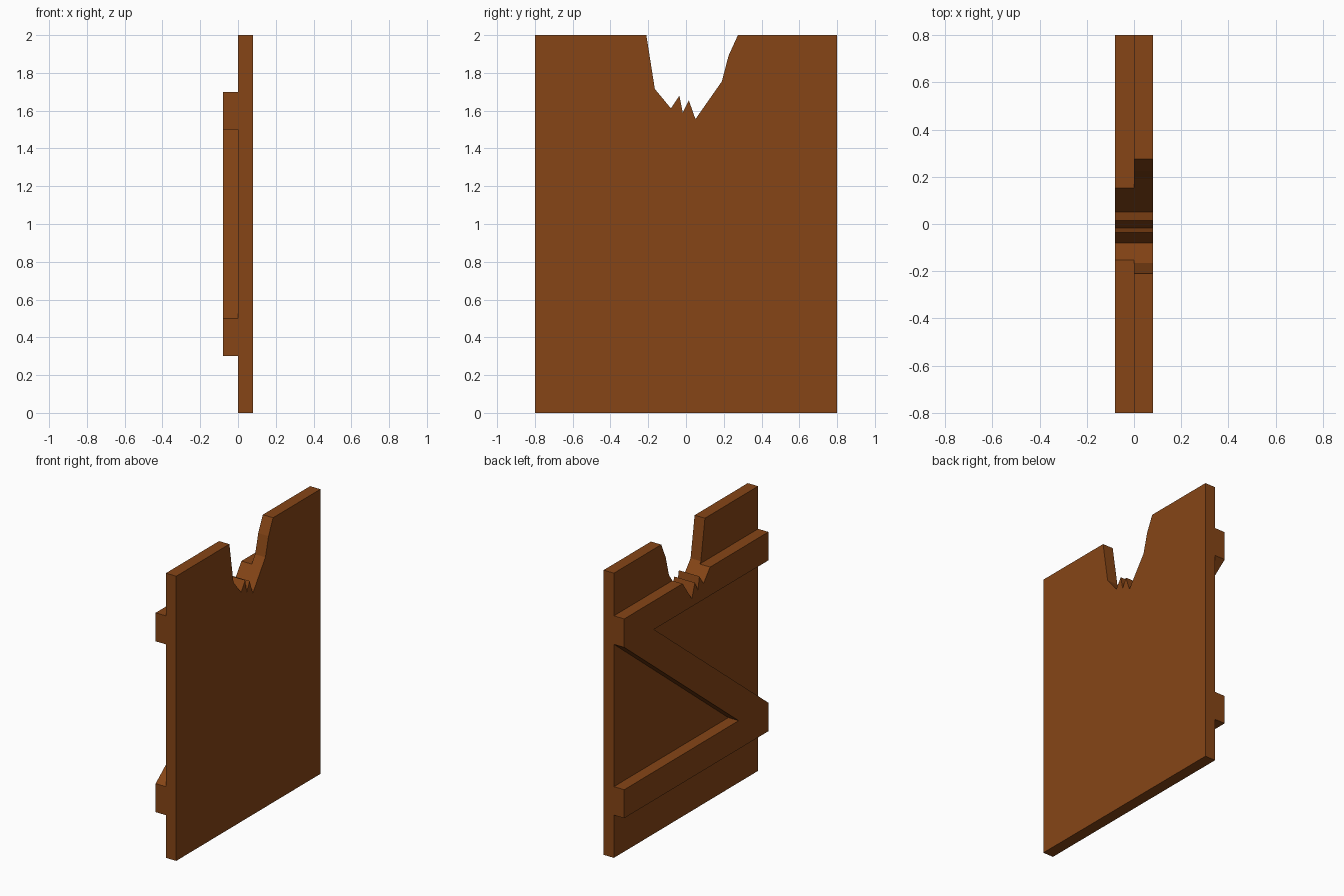
import bpy, bmesh

if "Cube" in bpy.data.objects:
    bpy.data.objects.remove(bpy.data.objects["Cube"])

wood = bpy.data.materials.new("brown_wood")
wood.diffuse_color = (0.24, 0.06, 0.008, 1)
wood.use_nodes = True
wood.node_tree.nodes["Principled BSDF"].inputs["Base Color"].default_value = wood.diffuse_color


def slab(name, outline, x0, x1):
    """Extrude a (y, z) outline from x0 to x1."""
    bm = bmesh.new()
    face = bm.faces.new([bm.verts.new((x0, y, z)) for y, z in outline])
    ext = bmesh.ops.extrude_face_region(bm, geom=[face])
    moved = [g for g in ext["geom"] if isinstance(g, bmesh.types.BMVert)]
    bmesh.ops.translate(bm, verts=moved, vec=(x1 - x0, 0, 0))
    bmesh.ops.recalc_face_normals(bm, faces=bm.faces)
    mesh = bpy.data.meshes.new(name)
    bm.to_mesh(mesh)
    bm.free()
    mesh.materials.append(wood)
    obj = bpy.data.objects.new(name, mesh)
    bpy.context.collection.objects.link(obj)
    return obj


W, T = 0.8, 0.08          # half width, board thickness
D = 0.33                  # horizontal width of the diagonal

# Splintered break, shared by the panel and the top rail
splinters = [(-0.08, 1.612), (-0.035, 1.68), (-0.017, 1.59),
             (0.015, 1.655), (0.05, 1.555)]

# Door panel with the broken top edge
panel_notch = ([(-0.21, 2), (-0.165, 1.715)] + splinters
               + [(0.19, 1.755), (0.225, 1.89), (0.275, 2)])
slab("door_panel", [(-W, 0), (-W, 2)] + panel_notch + [(W, 2), (W, 0)], 0, T)

# Z-shaped brace: top rail, diagonal and bottom rail in one outline
rail_notch = [(-0.153, 1.7)] + splinters + [(0.152, 1.7)]
slab("z_brace",
     [(-W, 1.5), (-W, 1.7)] + rail_notch + [(W, 1.7), (W, 1.5)]
     + [(D - W, 0.5), (W, 0.5), (W, 0.3), (-W, 0.3), (-W, 0.5), (W - D, 1.5)],
     -T, 0)
